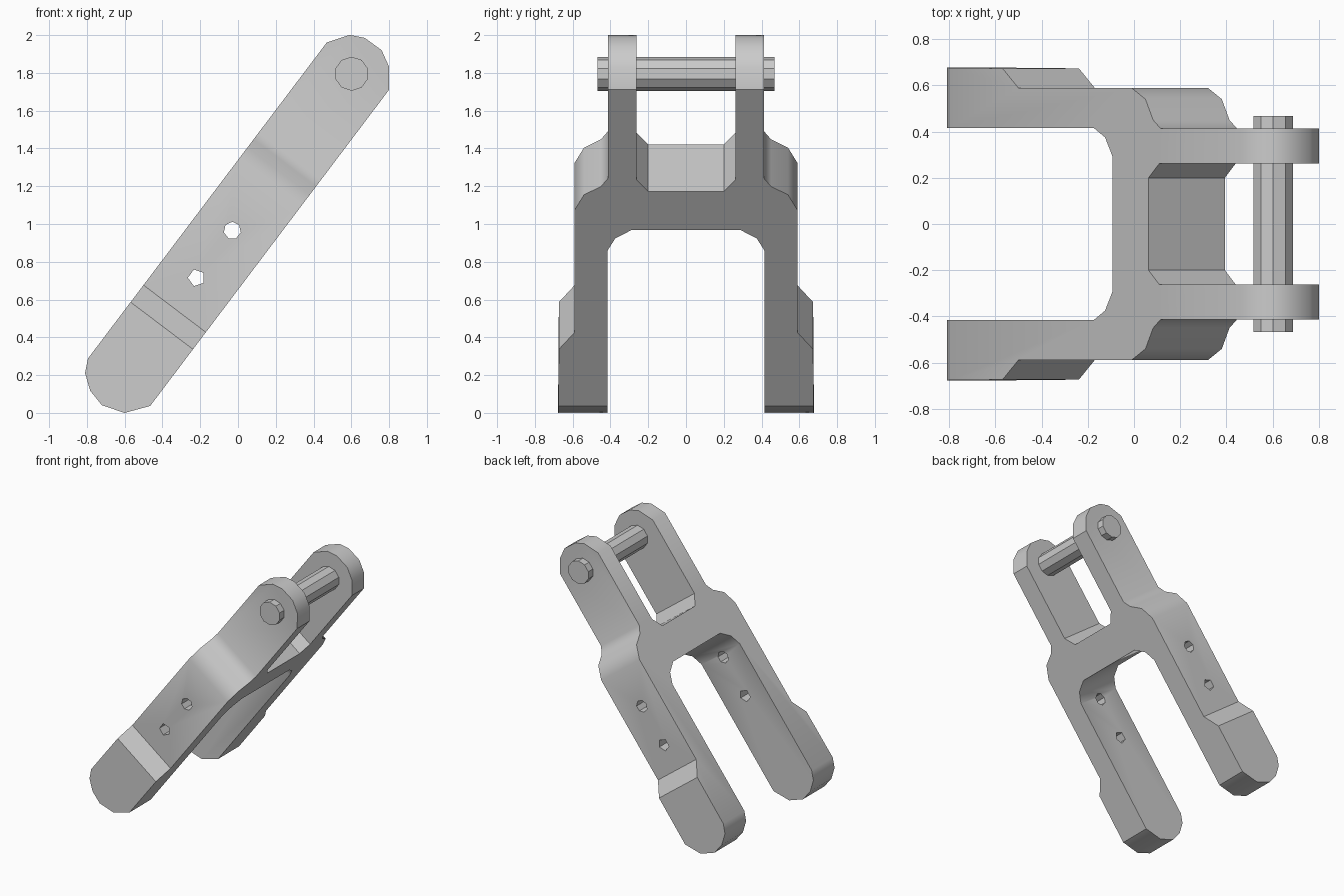
import bpy, bmesh, math
from mathutils import Matrix, Vector

cube = bpy.data.objects.get("Cube")
if cube:
    bpy.data.objects.remove(cube, do_unlink=True)

# Tilted frame: u runs along the bracket, y across it, v through its thickness
ALONG, THICK = Vector((0.603, 0, 0.798)), Vector((-0.798, 0, 0.603))
MID = 0.6       # v of the bracket's centre line
HALF = 0.207    # half thickness


def place(u, y, v):
    return ALONG * u + THICK * v + Vector((0, y, 0))


metal = bpy.data.materials.new("grey metal")
metal.use_nodes = True
metal.diffuse_color = (0.6, 0.6, 0.6, 1)
metal.node_tree.nodes["Principled BSDF"].inputs["Base Color"].default_value = (0.6, 0.6, 0.6, 1)


def prism(name, start, end):
    """Closed solid between two matching outlines."""
    bm = bmesh.new()
    a = [bm.verts.new(p) for p in start]
    b = [bm.verts.new(p) for p in end]
    bm.faces.new(a)
    bm.faces.new(b[::-1])
    for i in range(len(a)):
        j = (i + 1) % len(a)
        bm.faces.new((a[j], a[i], b[i], b[j]))
    bmesh.ops.recalc_face_normals(bm, faces=bm.faces)
    mesh = bpy.data.meshes.new(name)
    bm.to_mesh(mesh)
    bm.free()
    mesh.materials.append(metal)
    obj = bpy.data.objects.new(name, mesh)
    bpy.context.collection.objects.link(obj)
    return obj


def across(name, outline, half):
    """Prism along y from a (u, v) outline."""
    return prism(name, [place(u, -half, v) for u, v in outline],
                 [place(u, half, v) for u, v in outline])


def disc(u, v, r, sides, turn):
    c = place(u, 0, v)
    out = []
    for i in range(sides):
        a = turn + math.tau * i / sides
        p = c + Vector((r * math.cos(a), 0, r * math.sin(a)))
        out.append((p.dot(ALONG), p.dot(THICK)))
    return out


def combine(target, tool, operation):
    mod = target.modifiers.new("cut", 'BOOLEAN')
    mod.object, mod.operation, mod.solver = tool, operation, 'EXACT'
    bpy.context.view_layer.objects.active = target
    bpy.ops.object.modifier_apply(modifier=mod.name)
    bpy.data.objects.remove(tool, do_unlink=True)


def smooth(obj, degrees):
    bpy.ops.object.select_all(action='DESELECT')
    obj.select_set(True)
    bpy.context.view_layer.objects.active = obj
    bpy.ops.object.shade_smooth_by_angle(angle=math.radians(degrees))


# Fork plan: half outline from the crotch, round the lower leg, up to the slot
half_plan = [(0.915, 0.29), (0.86, 0.375), (0.78, 0.415), (-0.6, 0.415),
             (-0.6, 0.678), (0.125, 0.673), (0.238, 0.589), (1.05, 0.589),
             (1.15, 0.54), (1.205, 0.45), (1.26, 0.412), (2.2, 0.412),
             (2.2, 0.262), (1.25, 0.262), (1.172, 0.2)]
plan = half_plan + [(u, -y) for u, y in reversed(half_plan)]
fork = prism("fork_bracket", [place(u, y, 0.2) for u, y in plan],
             [place(u, y, 1.0) for u, y in plan])

# Rounded ends of the legs and ears
side = [(-0.25, MID + HALF), (-0.32, 0.773), (-0.378, 0.695), (-0.402, 0.599),
        (-0.362, 0.479), (-0.251, MID - HALF), (1.847, MID - HALF),
        (1.943, 0.465), (1.99, 0.551), (1.988, 0.662), (1.952, 0.735),
        (1.847, MID + HALF)]
combine(fork, across("side_cutter", side, 0.9), 'INTERSECT')

# Bolt holes through both legs
for u, sides, turn in ((0.438, 5, math.pi), (0.752, 7, math.pi / 2)):
    hole = across("hole_cutter", disc(u, 0.606, 0.046, sides, turn), 0.9)
    combine(fork, hole, 'DIFFERENCE')
smooth(fork, 36)

# Cross pin between the ears
pin = across("cross_pin", disc(1.794, 0.602, 0.09, 10, math.pi / 2), 0.468)
smooth(pin, 30)
